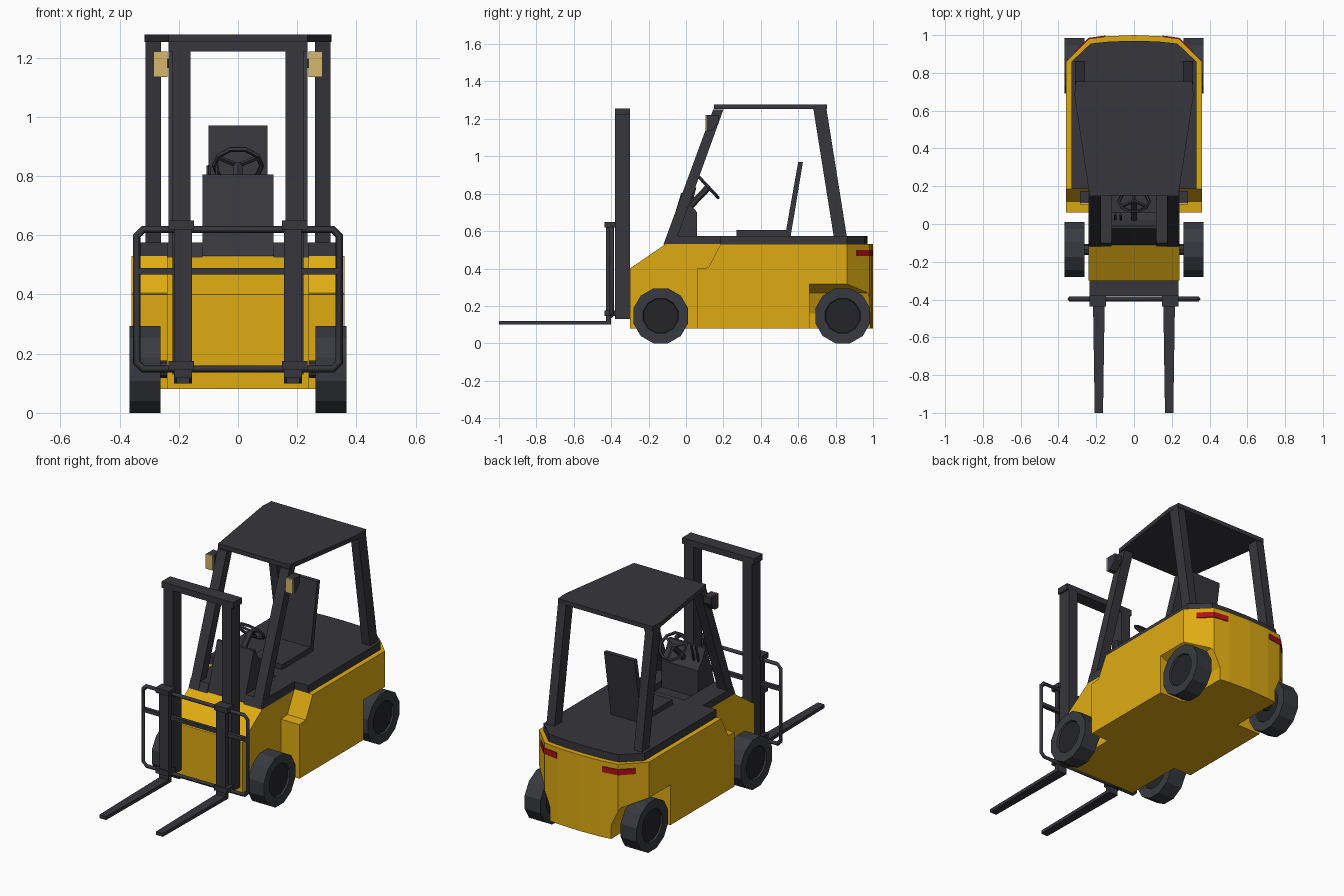
import bpy, bmesh, math
from mathutils import Vector

if "Cube" in bpy.data.objects:
    bpy.data.objects.remove(bpy.data.objects["Cube"])


def material(name, rgb):
    m = bpy.data.materials.new(name)
    m.diffuse_color = (*rgb, 1)
    m.use_nodes = True
    m.node_tree.nodes["Principled BSDF"].inputs["Base Color"].default_value = m.diffuse_color
    return m


YELLOW = material("yellow paint", (0.74, 0.41, 0.006))
DARK = material("dark grey", (0.037, 0.037, 0.045))
TYRE = material("tyre grey", (0.04, 0.042, 0.05))
HUB = material("hub black", (0.018, 0.018, 0.022))
LENS = material("lamp beige", (0.66, 0.47, 0.15))
RED = material("tail red", (0.45, 0.005, 0.008))


def mirror(ob):
    bpy.context.view_layer.objects.active = ob
    ob.modifiers.new("mirror", "MIRROR")
    bpy.ops.object.modifier_apply(modifier="mirror")


def finish(name, bm, mats, both=False):
    bmesh.ops.recalc_face_normals(bm, faces=bm.faces)
    me = bpy.data.meshes.new(name)
    bm.to_mesh(me)
    bm.free()
    ob = bpy.data.objects.new(name, me)
    bpy.context.collection.objects.link(ob)
    for m in mats:
        me.materials.append(m)
    if both:
        mirror(ob)
    return ob


def prism(name, pts, axis, lo, hi, mat, both=False):
    """Extrude a 2D profile along an axis: x takes (y,z), y takes (x,z), z takes (x,y)."""
    bm = bmesh.new()
    place = {"x": lambda a, b, t: (t, a, b), "y": lambda a, b, t: (a, t, b),
             "z": lambda a, b, t: (a, b, t)}[axis]
    f = bm.faces.new([bm.verts.new(place(a, b, lo)) for a, b in pts])
    ext = bmesh.ops.extrude_face_region(bm, geom=[f])["geom"]
    d = Vector(place(0, 0, hi - lo))
    bmesh.ops.translate(bm, vec=d, verts=[v for v in ext if isinstance(v, bmesh.types.BMVert)])
    return finish(name, bm, [mat], both)


def box(name, x0, x1, y0, y1, z0, z1, mat, both=False):
    return prism(name, [(x0, y0), (x1, y0), (x1, y1), (x0, y1)], "z", z0, z1, mat, both)


def rod(name, p, q, r, mat, sides=6):
    p, q = Vector(p), Vector(q)
    bm = bmesh.new()
    bmesh.ops.create_cone(bm, cap_ends=True, segments=sides, radius1=r, radius2=r,
                          depth=(q - p).length)
    bm.transform((q - p).to_track_quat("Z", "Y").to_matrix().to_4x4())
    bmesh.ops.translate(bm, vec=(p + q) / 2, verts=bm.verts)
    return finish(name, bm, [mat])


def cut(ob, cutter):
    bpy.context.view_layer.objects.active = ob
    m = ob.modifiers.new("cut", "BOOLEAN")
    m.operation, m.solver, m.object = "DIFFERENCE", "EXACT", cutter
    bpy.ops.object.modifier_apply(modifier="cut")
    bpy.data.objects.remove(cutter)


def symmetric(half):
    return half + [(-x, y) for x, y in reversed(half) if x > 0]


# Yellow body: narrow nose and wide rear with wheel wells
prism("nose", [(-0.30, 0.08), (0.2, 0.08), (0.2, 0.53), (-0.11, 0.53), (-0.30, 0.40)],
      "x", -0.24, 0.24, YELLOW)
rear = [(0.36, 0.06), (0.36, 0.86), (0.24, 0.98), (0.14, 0.994), (0, 1.0)]
body = prism("rear_body", symmetric(rear), "z", 0.08, 0.53, YELLOW)
cut(body, prism("step_cutter", [(0, 0.40), (0.06, 0.40), (0.12, 0.405), (0.185, 0.53),
                                (0.2, 0.6), (0, 0.6)], "x", -0.5, 0.5, YELLOW))
well = [(0.20, 0), (0.20, 0.16), (0.25, 0.27), (0.365, 0.32), (0.5, 0.32), (0.5, 0)]
for s in (1, -1):
    cut(body, prism("well_cutter", [(s * x, z) for x, z in well], "y", 0.66, 1.1, YELLOW))

# Dark deck, footwell sides and floor
deck = [(0.33, 0.185), (0.33, 0.86), (0.23, 0.955), (0.13, 0.966), (0, 0.97)]
prism("deck", symmetric(deck), "z", 0.525, 0.575, DARK)
box("floor", -0.13, 0.13, -0.10, 0.19, 0.52, 0.54, DARK)
prism("footwell_side", [(-0.12, 0.525), (0.19, 0.525), (0.19, 0.575), (-0.10, 0.575)],
      "x", 0.12, 0.24, DARK, True)

# Tail lights wrapped round the rear corners
prism("tail_light", [(0.305, 0.91), (0.313, 0.915), (0.243, 0.985), (0.15, 0.998), (0.15, 0.988),
                     (0.238, 0.976)], "z", 0.467, 0.50, RED, True)

# Console, steering wheel and levers
prism("console", [(-0.11, 0.53), (0.06, 0.53), (0.06, 0.70), (0.02, 0.745), (-0.01, 0.805),
                  (-0.025, 0.805)], "x", -0.12, 0.12, DARK)
hub = Vector((0, 0.12, 0.835))
rod("steering_column", (0, 0.01, 0.72), hub, 0.018, DARK)
bpy.ops.mesh.primitive_torus_add(major_segments=10, minor_segments=5, major_radius=0.08,
                                 minor_radius=0.009, location=hub,
                                 rotation=(math.radians(-47), 0, 0))
wheel = bpy.context.object
wheel.name = "steering_wheel"
wheel.data.materials.append(DARK)
for k in range(3):
    a = math.radians(90 + 120 * k)
    c, s = 0.08 * math.cos(a), 0.08 * math.sin(a)
    rod("steering_spoke", hub, hub + Vector((c, 0.68 * s, -0.73 * s)), 0.008, DARK, 4)
for x in (-0.10, -0.07):
    rod("lever", (x, 0.02, 0.72), (x, 0.05, 0.835), 0.007, DARK, 5)

# Seat
box("seat_cushion", -0.10, 0.10, 0.27, 0.56, 0.57, 0.605, DARK)
prism("seat_back", [(0.53, 0.575), (0.56, 0.575), (0.625, 0.97), (0.60, 0.97)],
      "x", -0.10, 0.10, DARK)

# Overhead guard: slanted posts and roof
prism("front_post", [(-0.12, 0.53), (-0.06, 0.53), (0.20, 1.25), (0.145, 1.25)],
      "x", 0.175, 0.235, DARK, True)
prism("rear_post", [(0.79, 0.57), (0.86, 0.57), (0.75, 1.26), (0.68, 1.26)],
      "x", 0.26, 0.312, DARK, True)
prism("roof", symmetric([(0.235, 0.15), (0.315, 0.68), (0.31, 0.755)]), "z", 1.252, 1.278, DARK)

# Work lamps on the front posts
prism("lamp_housing", [(0.11, 1.135), (0.135, 1.135), (0.175, 1.18), (0.175, 1.22), (0.11, 1.22)],
      "x", 0.238, 0.285, DARK, True)
box("lamp_lens", 0.238, 0.285, 0.103, 0.111, 1.135, 1.22, LENS, True)
box("lamp_bracket", 0.21, 0.245, 0.13, 0.165, 1.165, 1.195, DARK, True)

# Mast
box("mast_rail", 0.16, 0.222, -0.38, -0.30, 0.13, 1.23, DARK, True)
box("mast_crossbar", -0.235, 0.235, -0.38, -0.30, 1.22, 1.256, DARK)

# Carriage: guard frame with clipped corners, bars and clamps
curve = bpy.data.curves.new("carriage_frame", "CURVE")
curve.dimensions, curve.bevel_depth, curve.bevel_resolution = "3D", 0.013, 0
X, B, T, C = 0.342, 0.148, 0.62, 0.022
right = [(X - C, B), (X, B + C), (X, T - C), (X - C, T)]
path = symmetric(right)
sp = curve.splines.new("POLY")
sp.points.add(len(path) - 1)
for p, (x, z) in zip(sp.points, path):
    p.co = (x, -0.397, z, 1)
sp.use_cyclic_u = True
frame = bpy.data.objects.new("carriage_frame", curve)
bpy.context.collection.objects.link(frame)
curve.materials.append(DARK)
bpy.ops.object.select_all(action="DESELECT")
frame.select_set(True)
bpy.context.view_layer.objects.active = frame
bpy.ops.object.convert(target="MESH")
box("carriage_bar", -X, X, -0.408, -0.386, 0.468, 0.49, DARK)
for z in (0.145, 0.62):
    box("carriage_clamp", 0.148, 0.235, -0.437, -0.375, z, z + 0.03, DARK, True)

# Forks: upright shank and tapering blade
box("fork_shank", 0.155, 0.217, -0.428, -0.40, 0.10, 0.64, DARK, True)
prism("fork_blade", [(0.155, -0.41), (0.217, -0.41), (0.208, -1.0), (0.164, -1.0)],
      "z", 0.10, 0.12, DARK, True)

# Wheels: twelve-sided tyres with recessed hubs
for name, y in (("front_wheel", -0.135), ("rear_wheel", 0.838)):
    bm = bmesh.new()
    R, n = 0.152, 12
    loop = [(y + R * math.cos((k + 0.5) * math.tau / n), 0.147 + R * math.sin((k + 0.5) * math.tau / n))
            for k in range(n)]
    f = bm.faces.new([bm.verts.new((0.262, a, b)) for a, b in loop])
    ext = bmesh.ops.extrude_face_region(bm, geom=[f])["geom"]
    bmesh.ops.translate(bm, vec=(0.105, 0, 0),
                        verts=[v for v in ext if isinstance(v, bmesh.types.BMVert)])
    bmesh.ops.recalc_face_normals(bm, faces=bm.faces)
    caps = [f for f in bm.faces if len(f.verts) == n]
    bmesh.ops.inset_individual(bm, faces=caps, thickness=0.055)
    bmesh.ops.inset_individual(bm, faces=caps, thickness=0.004, depth=-0.01)
    for f in caps:
        f.material_index = 1
    finish(name, bm, [TYRE, HUB], True)

# Rear axle and front axle stubs
for y in (-0.135, 0.838):
    rod("axle", (-0.30, y, 0.147), (0.30, y, 0.147), 0.03, DARK, 8)
